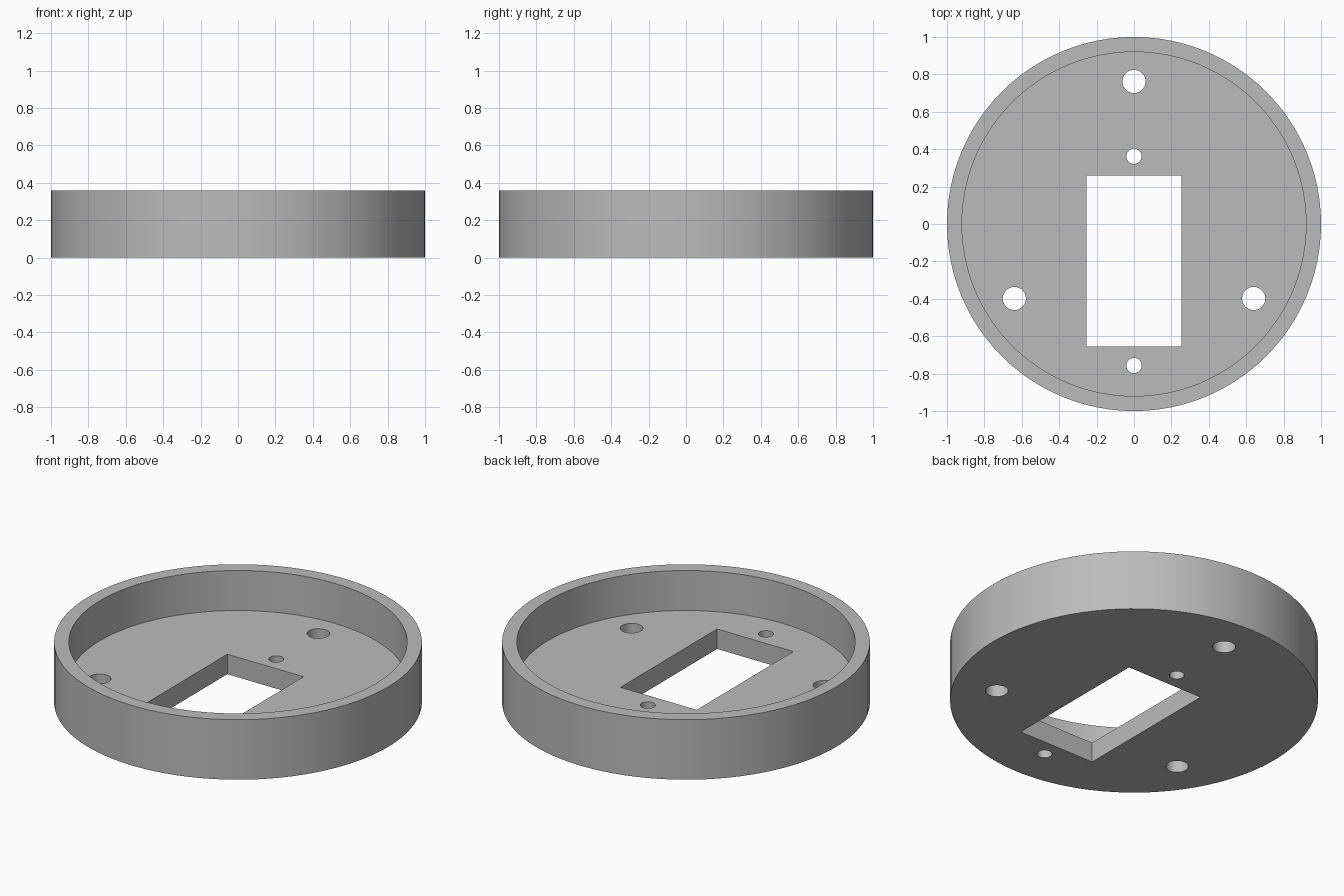
import bpy, bmesh, math

if "Cube" in bpy.data.objects:
    bpy.data.objects.remove(bpy.data.objects["Cube"])

HEIGHT, FLOOR = 0.36, 0.12
OUTER, INNER = 1.0, 0.92

grey = bpy.data.materials.new("plain grey")
grey.diffuse_color = (0.5, 0.5, 0.5, 1)
grey.use_nodes = True
grey.node_tree.nodes["Principled BSDF"].inputs["Base Color"].default_value = grey.diffuse_color


def cylinder(name, radius, z0, z1, x=0, y=0, sides=96):
    bpy.ops.mesh.primitive_cylinder_add(vertices=sides, radius=radius, depth=z1 - z0,
                                        location=(x, y, (z0 + z1) / 2))
    ob = bpy.context.object
    ob.name = name
    ob.data.materials.append(grey)
    return ob


def box(name, x0, x1, y0, y1, z0, z1):
    bpy.ops.mesh.primitive_cube_add(size=1, location=((x0 + x1) / 2, (y0 + y1) / 2, (z0 + z1) / 2))
    ob = bpy.context.object
    ob.name = name
    ob.scale = (x1 - x0, y1 - y0, z1 - z0)
    ob.data.materials.append(grey)
    return ob


# Round body
body = cylinder("round_mounting_cup", OUTER, 0, HEIGHT)

# Recess, rectangular window and screw holes
cutters = [cylinder("recess_cutter", INNER, FLOOR, HEIGHT + 0.2),
           box("window_cutter", -0.253, 0.253, -0.656, 0.26, -0.1, 0.2)]
for x, y in ((0, 0.762), (-0.64, -0.398), (0.64, -0.398)):
    cutters.append(cylinder("large_hole_cutter", 0.062, -0.1, 0.2, x, y, 32))
for y in (0.362, -0.757):
    cutters.append(cylinder("small_hole_cutter", 0.041, -0.1, 0.2, 0, y, 32))

# Cut them out of the body
bpy.context.view_layer.objects.active = body
for cutter in cutters:
    mod = body.modifiers.new("cut", "BOOLEAN")
    mod.operation = "DIFFERENCE"
    mod.solver = "EXACT"
    mod.object = cutter
    bpy.ops.object.modifier_apply(modifier=mod.name)
for cutter in cutters:
    bpy.data.objects.remove(cutter)

# Smooth round walls with crisp rims
bpy.ops.object.select_all(action="DESELECT")
body.select_set(True)
bpy.ops.object.shade_smooth_by_angle(angle=math.radians(30))
